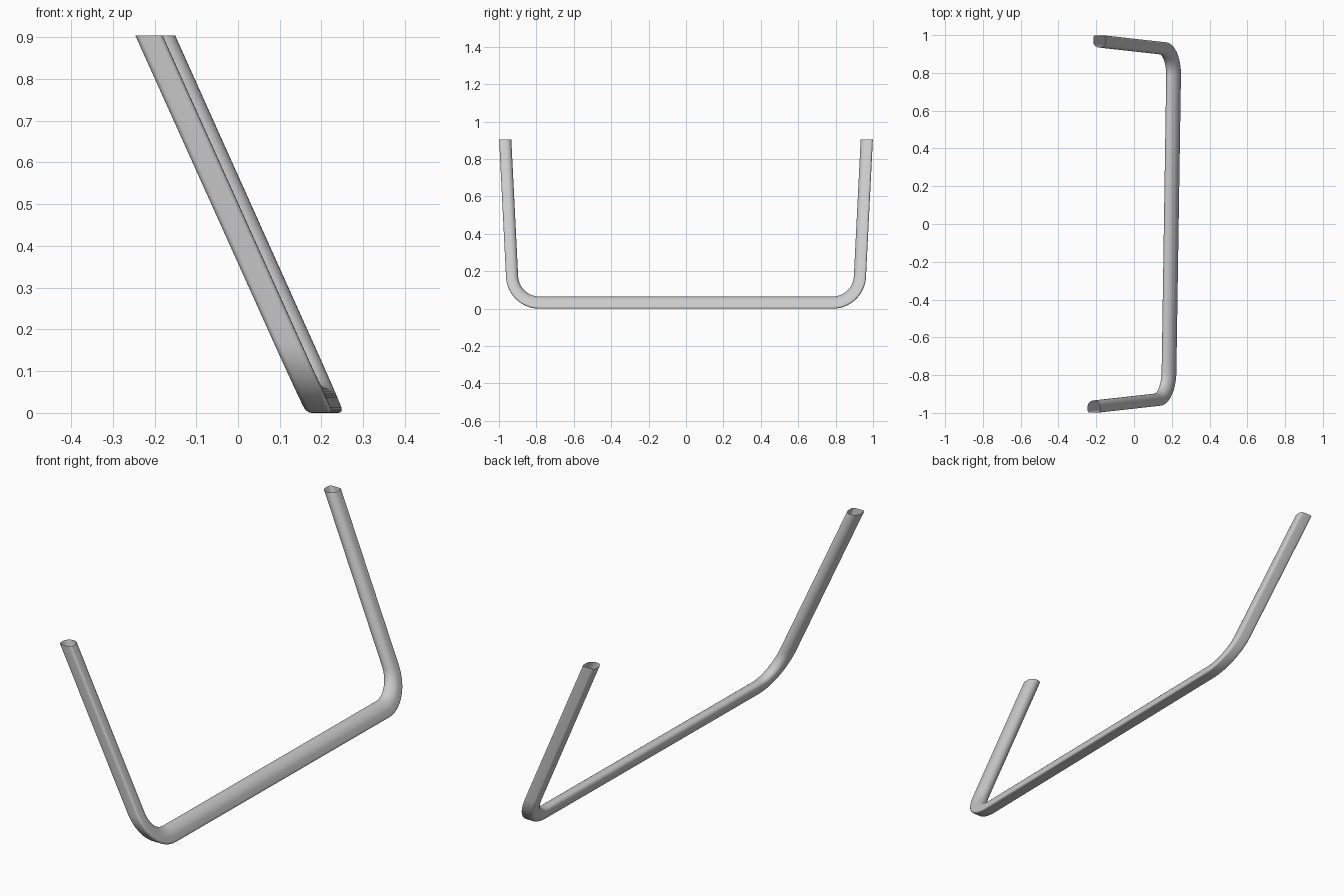
import bpy, bmesh
from math import sin, cos, pi, tan, atan

if "Cube" in bpy.data.objects:
    bpy.data.objects.remove(bpy.data.objects["Cube"])

R = 0.0325          # half width of the tube
C = 0.013           # radius of the two outer corners
BAR_Z, TOP_Z = 0.0335, 0.905
TIP_Y, SPLAY = 0.9665, 0.05
LEAN, SKEW, X0 = -0.45, 0.0155, 0.194


def arc(cx, cy, r, a0, a1, n):
    return [(cx + r * cos(a0 + (a1 - a0) * i / n), cy + r * sin(a0 + (a1 - a0) * i / n))
            for i in range(n + 1)]


# D-shaped section: (across, towards inside), round inside and flat outside
profile = (arc(0, 0, R, 0, pi, 20)
           + arc(-R + C, -R + C, C, pi, 1.5 * pi, 5)
           + arc(R - C, -R + C, C, 1.5 * pi, 2 * pi, 5))

# Half centreline in y/z: (y, z, tangent angle)
tilt = atan(SPLAY)
turn = pi / 2 - tilt
bend = 0.145
start_y = TIP_Y - SPLAY * (TOP_Z - BAR_Z) - bend * tan(turn / 2)
half = [(start_y * i / 4, BAR_Z, 0) for i in range(1, 4)]
for i in range(17):
    a = turn * i / 16
    half.append((start_y + bend * sin(a), BAR_Z + bend * (1 - cos(a)), a))
half.append((TIP_Y, TOP_Z, turn))
path = [(-y, z, -a) for y, z, a in reversed(half)] + [(0, BAR_Z, 0)] + half

# Sweep the section along the path, then lean and skew the frame
bm = bmesh.new()
rings = []
for k, (y, z, a) in enumerate(path):
    ring = []
    for px, pn in profile:
        py, pz = y - pn * sin(a), z + pn * cos(a)
        if k in (0, len(path) - 1):      # level cut at the leg tops
            s = (TOP_Z - pz) / abs(sin(a))
            py += s * cos(a) * (1 if a > 0 else -1)
            pz = TOP_Z
        ring.append(bm.verts.new((X0 + px + LEAN * (pz - BAR_Z) + SKEW * py, py, pz)))
    rings.append(ring)
n = len(profile)
for r0, r1 in zip(rings, rings[1:]):
    for j in range(n):
        bm.faces.new((r0[j], r0[(j + 1) % n], r1[(j + 1) % n], r1[j]))
bmesh.ops.remove_doubles(bm, verts=bm.verts, dist=1e-5)
bmesh.ops.recalc_face_normals(bm, faces=bm.faces)
zmin = min(v.co.z for v in bm.verts)
bmesh.ops.translate(bm, verts=bm.verts, vec=(0, 0, -zmin))

mesh = bpy.data.meshes.new("bent_tube_frame")
bm.to_mesh(mesh)
bm.free()
frame = bpy.data.objects.new("bent_tube_frame", mesh)
bpy.context.collection.objects.link(frame)
bpy.context.view_layer.objects.active = frame
frame.select_set(True)
bpy.ops.object.shade_smooth_by_angle()
